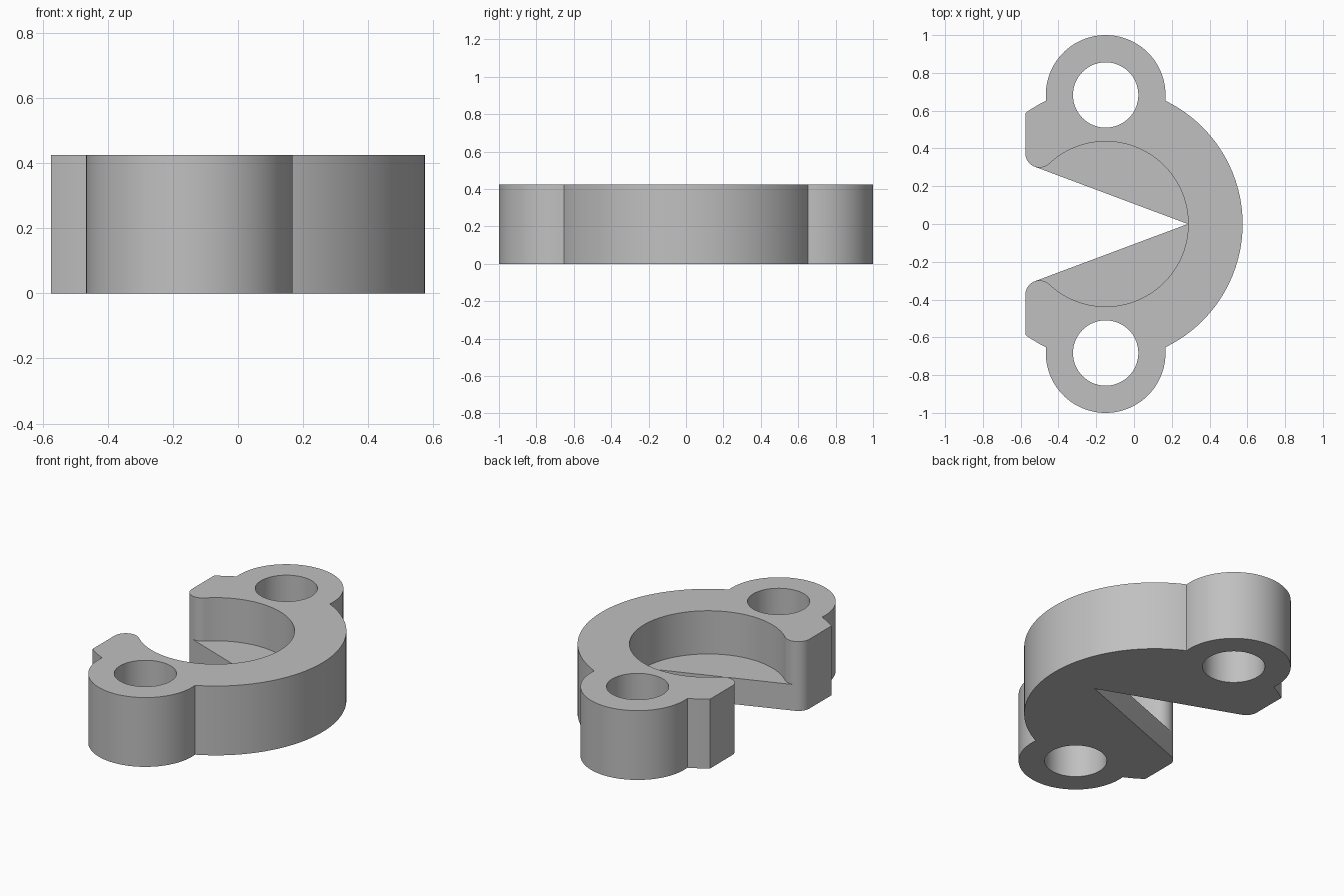
import bpy, bmesh
from math import pi, cos, sin, acos, atan2, asin, hypot, sqrt

if "Cube" in bpy.data.objects:
    bpy.data.objects.remove(bpy.data.objects["Cube"])

HEIGHT, LEDGE = 0.425, 0.16
CX, R_OUT, R_IN = -0.15, 0.725, 0.437      # ring centre and radii
EAR_Y, R_EAR, R_HOLE = 0.683, 0.317, 0.173  # bolt ears
LEFT, R_TIP, APEX = -0.575, 0.075, 0.285    # jaw ends and slot apex

grey = bpy.data.materials.new("plain_grey")
grey.use_nodes = True
colour = (0.53, 0.53, 0.53, 1)
grey.diffuse_color = colour
grey.node_tree.nodes["Principled BSDF"].inputs["Base Color"].default_value = colour


def arc(x, y, r, a, b, n):
    return [(x + r * cos(a + (b - a) * i / n), y + r * sin(a + (b - a) * i / n))
            for i in range(n + 1)]


def mirrored(half):
    return half + [(x, -y) for x, y in reversed(half) if abs(y) > 1e-6]


def prism(name, points, z0, z1):
    bm = bmesh.new()
    face = bm.faces.new([bm.verts.new((x, y, z0)) for x, y in points])
    top = bmesh.ops.extrude_face_region(bm, geom=[face])["geom"]
    bmesh.ops.translate(bm, vec=(0, 0, z1 - z0),
                        verts=[v for v in top if isinstance(v, bmesh.types.BMVert)])
    bmesh.ops.recalc_face_normals(bm, faces=bm.faces)
    mesh = bpy.data.meshes.new(name)
    bm.to_mesh(mesh)
    bm.free()
    mesh.materials.append(grey)
    obj = bpy.data.objects.new(name, mesh)
    bpy.context.collection.objects.link(obj)
    return obj


def cut(target, cutter):
    cutter.hide_render = True
    mod = target.modifiers.new("cut", "BOOLEAN")
    mod.operation, mod.solver, mod.object = "DIFFERENCE", "EXACT", cutter
    bpy.context.view_layer.objects.active = target
    bpy.ops.object.modifier_apply(modifier=mod.name)
    bpy.data.objects.remove(cutter)


# Where the ears meet the ring, and where the left edge trims it
spread = acos((R_OUT**2 + EAR_Y**2 - R_EAR**2) / (2 * R_OUT * EAR_Y))
ear_a = atan2(R_OUT * cos(spread) - EAR_Y, R_OUT * sin(spread))
edge_a = acos((LEFT - CX) / R_OUT)

# Rounded jaw tip, tangent to the left edge, the pocket and the slot
tip_x = LEFT + R_TIP
tip_y = sqrt((R_IN + R_TIP)**2 - (tip_x - CX)**2)
reach = hypot(tip_x - APEX, tip_y)
slot_a = atan2(tip_y, tip_x - APEX) - asin(R_TIP / reach) * -1 + pi / 2
pocket_a = atan2(tip_y, tip_x - CX)

# Outline of the whole clamp with its wedge slot
half = (arc(CX, 0, R_OUT, 0, pi / 2 - spread, 40)
        + arc(CX, EAR_Y, R_EAR, ear_a, pi - ear_a, 48)[1:]
        + arc(CX, 0, R_OUT, pi / 2 + spread, edge_a, 6)[1:]
        + arc(tip_x, tip_y, R_TIP, pi, slot_a, 8)
        + [(APEX, 0)])
lower = [(x, -y) for x, y in half[1:-1]]
clamp = prism("clamp_body", half + lower[::-1], 0, HEIGHT)

# Round pocket above the ledge, blending into the jaw tips
pocket = arc(CX, 0, R_IN, 0, pocket_a, 56) + arc(
    tip_x, tip_y, R_TIP, pocket_a + pi, slot_a, 8)[1:]
cut(clamp, prism("pocket_cutter", mirrored(pocket), LEDGE, HEIGHT + 0.1))

# Bolt holes
for side in (1, -1):
    hole = arc(CX, side * EAR_Y, R_HOLE, 0, 2 * pi, 64)[:-1]
    cut(clamp, prism("hole_cutter", hole, -0.1, HEIGHT + 0.1))

bpy.ops.object.select_all(action="DESELECT")
clamp.select_set(True)
bpy.context.view_layer.objects.active = clamp
bpy.ops.object.shade_smooth_by_angle(angle=pi / 7)
